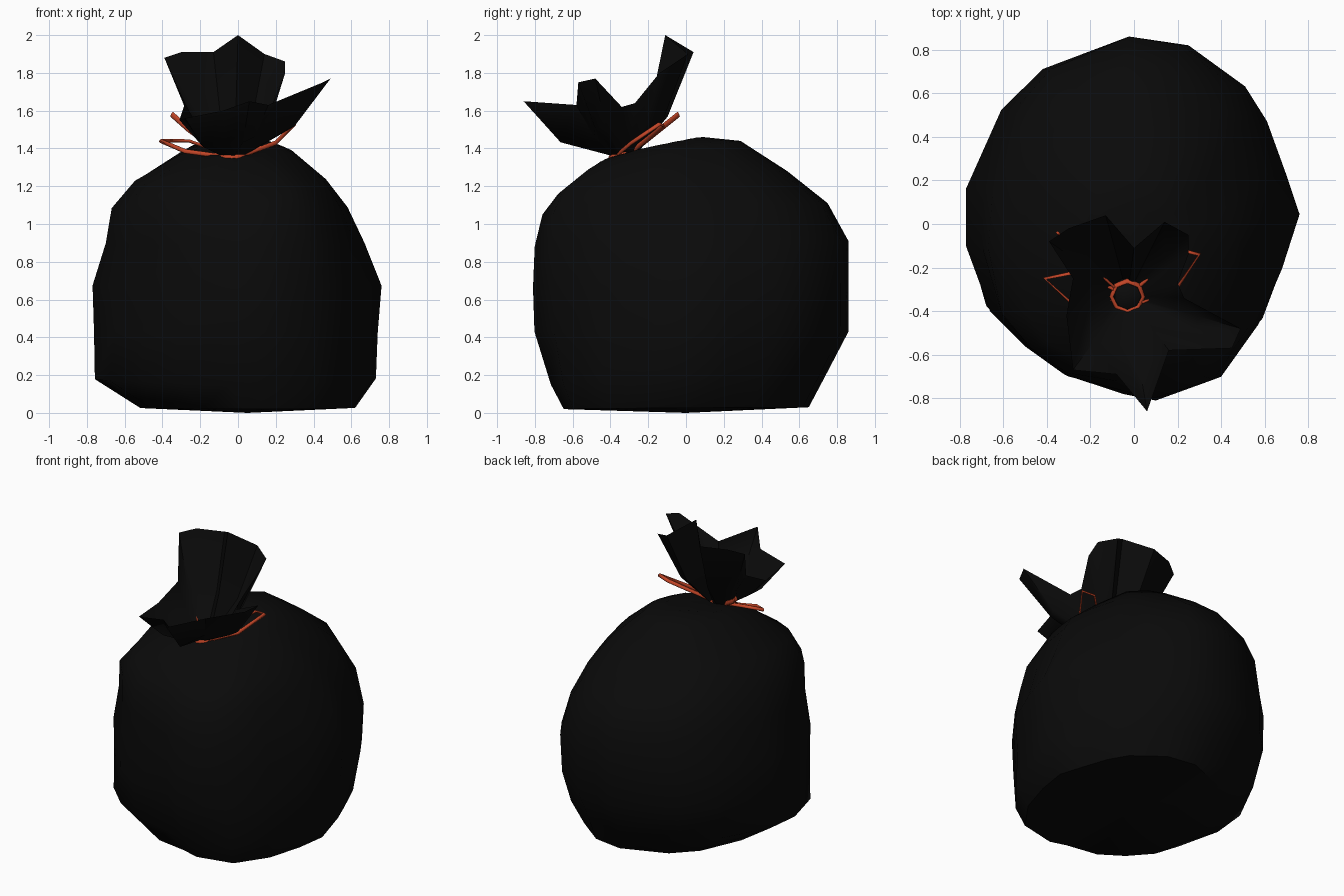
import bpy, bmesh, math
from mathutils import Vector

if "Cube" in bpy.data.objects:
    bpy.data.objects.remove(bpy.data.objects["Cube"])


def material(name, color):
    m = bpy.data.materials.new(name)
    m.diffuse_color = color
    m.use_nodes = True
    m.node_tree.nodes["Principled BSDF"].inputs["Base Color"].default_value = m.diffuse_color
    return m


BLACK = material("black_plastic", (0.003, 0.003, 0.003, 1))
RED = material("red_tie", (0.55, 0.06, 0.02, 1))


def loft(name, rings, mat, cap, angle=50):
    """Skin closed rings of equal length; cap is the centre point closing the first ring."""
    bm = bmesh.new()
    vs = [[bm.verts.new(p) for p in r] for r in rings]
    n = len(rings[0])
    for a, b in zip(vs, vs[1:]):
        for i in range(n):
            j = (i + 1) % n
            bm.faces.new((a[i], a[j], b[j], b[i]))
    c = bm.verts.new(cap)
    for i in range(n):
        bm.faces.new((c, vs[0][(i + 1) % n], vs[0][i]))
    bmesh.ops.recalc_face_normals(bm, faces=bm.faces)
    me = bpy.data.meshes.new(name)
    bm.to_mesh(me)
    bm.free()
    ob = bpy.data.objects.new(name, me)
    bpy.context.collection.objects.link(ob)
    me.materials.append(mat)
    bpy.ops.object.select_all(action='DESELECT')
    bpy.context.view_layer.objects.active = ob
    ob.select_set(True)
    bpy.ops.object.shade_smooth_by_angle(angle=math.radians(angle))
    return ob


# Bag body: one plan outline, rescaled for each level
plan = [(0.76, 0.05), (0.70, 0.23), (0.61, 0.48), (0.51, 0.64), (0.25, 0.83),
        (-0.02, 0.87), (-0.42, 0.72), (-0.61, 0.53), (-0.77, 0.17), (-0.77, -0.10),
        (-0.66, -0.40), (-0.50, -0.56), (-0.32, -0.69), (-0.05, -0.78), (0.10, -0.81),
        (0.40, -0.70), (0.57, -0.46), (0.68, -0.20)]
unit = [((x + 0.005) / 0.765, (y - 0.03) / 0.84) for x, y in plan]

# x min, x max, y min, y max, z at front, z at back, fold depth, squareness of front corners
levels = [(-0.50, 0.62, -0.63, 0.65, 0.02, 0.03, 0, 0.10),
          (-0.74, 0.73, -0.70, 0.74, 0.15, 0.20, 0, 0.08),
          (-0.76, 0.74, -0.80, 0.86, 0.43, 0.43, 0, 0.01),
          (-0.77, 0.76, -0.81, 0.86, 0.66, 0.68, 0, 0),
          (-0.69, 0.67, -0.79, 0.86, 0.88, 0.91, 0, 0.05),
          (-0.65, 0.58, -0.74, 0.75, 1.05, 1.11, 0, 0.10),
          (-0.52, 0.47, -0.66, 0.53, 1.16, 1.28, 0.01, 0.14),
          (-0.30, 0.30, -0.53, 0.28, 1.26, 1.44, 0.02, 0.10),
          (-0.20, 0.20, -0.45, 0.08, 1.32, 1.46, 0.05, 0),
          (-0.10, 0.04, -0.39, -0.27, 1.355, 1.38, 0, 0)]
rings = []
for x0, x1, y0, y1, zf, zb, fold, square in levels:
    ring = []
    for i, (u, v) in enumerate(unit):
        k = 1 + (fold if i % 2 else -fold)
        if v < 0:
            k += square * abs(math.sin(2 * math.atan2(v, u)))
        ring.append(((x0 + x1) / 2 + (x1 - x0) / 2 * u * k,
                     (y0 + y1) / 2 + (y1 - y0) / 2 * v * k,
                     zf + (zb - zf) * max(0.0, (v + 1) / 2) ** 0.65))
    rings.append(ring)
loft("bag_body", rings, BLACK, (0.05, 0, 0))

# Open gathered top: jagged rim flaring out of the neck
neck = Vector((-0.03, -0.33, 1.36))
rim = [(0.0, -0.11, 2.0), (-0.13, 0.04, 1.91), (-0.30, -0.02, 1.91), (-0.39, -0.08, 1.88),
       (-0.28, -0.25, 1.64), (-0.31, -0.42, 1.55), (-0.28, -0.67, 1.56), (-0.08, -0.69, 1.60),
       (0.06, -0.86, 1.65), (0.16, -0.58, 1.63), (0.45, -0.57, 1.75), (0.49, -0.48, 1.77),
       (0.23, -0.34, 1.62), (0.20, -0.27, 1.64), (0.25, -0.14, 1.80), (0.25, -0.05, 1.86),
       (0.14, 0.01, 1.90)]
base, middle = [], []
for p in rim:
    d = Vector(p) - neck
    base.append(neck + Vector((d.x, d.y, 0)).normalized() * 0.06)
    rise = 0.25 if p[1] < -0.62 else 0.38
    middle.append(neck + Vector((d.x * 0.63, d.y * 0.63, d.z * rise)))
loft("gathered_top", [base, middle, rim], BLACK, neck + Vector((0, 0, 0.04)), angle=50)


# Tie: flat ribbons swept along short paths
def ribbon(name, pts, closed=False, width=0.012, thick=0.006):
    cu = bpy.data.curves.new(name, 'CURVE')
    cu.dimensions = '3D'
    cu.extrude = width - thick
    cu.bevel_depth = thick
    cu.bevel_resolution = 0
    cu.use_fill_caps = True
    sp = cu.splines.new('POLY')
    sp.points.add(len(pts) - 1)
    for q, p in zip(sp.points, pts):
        q.co = (*p, 1)
    sp.use_cyclic_u = closed
    cu.materials.append(RED)
    ob = bpy.data.objects.new(name, cu)
    bpy.context.collection.objects.link(ob)
    bpy.ops.object.select_all(action='DESELECT')
    bpy.context.view_layer.objects.active = ob
    ob.select_set(True)
    bpy.ops.object.convert(target='MESH')


ribbon("neck_tie", [(neck.x + 0.075 * math.cos(i * math.tau / 8),
                     neck.y + 0.07 * math.sin(i * math.tau / 8),
                     1.365 + 0.02 * math.sin(i * math.tau / 8)) for i in range(8)],
       True, 0.022, 0.009)
ribbon("left_loop", [(-0.10, -0.35, 1.36), (-0.28, -0.37, 1.385), (-0.41, -0.25, 1.44),
                     (-0.26, -0.22, 1.44), (-0.09, -0.30, 1.38)])
ribbon("right_loop", [(0.04, -0.36, 1.37), (0.20, -0.29, 1.43), (0.30, -0.14, 1.53),
                      (0.22, -0.12, 1.52), (0.03, -0.28, 1.39)])
ribbon("left_tail", [(-0.09, -0.29, 1.38), (-0.26, -0.14, 1.50), (-0.35, -0.04, 1.58)],
       width=0.016)
